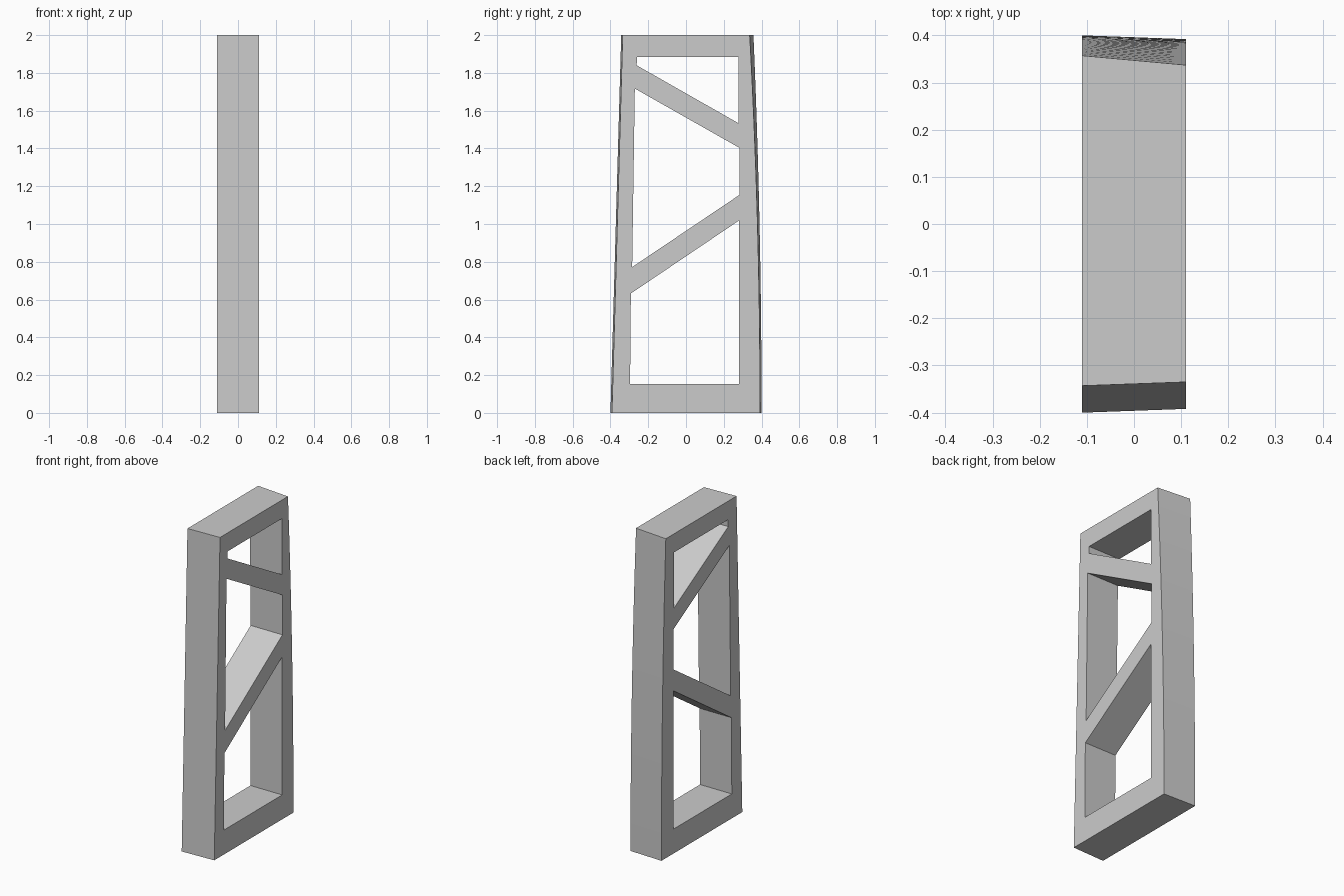
import bpy, bmesh

if "Cube" in bpy.data.objects:
    bpy.data.objects.remove(bpy.data.objects["Cube"])

HALF = 0.11      # half thickness along x
STEPS = 24       # segments up the curved back

grey = bpy.data.materials.new("light grey")
grey.diffuse_color = (0.6, 0.6, 0.6, 1)
grey.use_nodes = True
grey.node_tree.nodes["Principled BSDF"].inputs["Base Color"].default_value = grey.diffuse_color

# openings between the braces, as (y, z) corners
HOLES = [
    [(-0.296, 0.153), (0.28, 0.153), (0.28, 1.018), (-0.292, 0.632)],
    [(-0.285, 0.772), (0.283, 1.154), (0.283, 1.403), (-0.271, 1.717)],
    [(-0.261, 1.84), (0.277, 1.534), (0.277, 1.884), (-0.26, 1.884)],
]


def outline(front_low, front_top, back_low, back_top):
    """Side outline: straight leaning front, bowed back."""
    pts = [(front_top, 2), (front_low, 0)]
    for i in range(STEPS + 1):
        t = i / STEPS
        pts.append((back_low + (back_top - back_low) * t * t, 2 * t))
    return pts


left_loops = [outline(-0.4, -0.343, 0.4, 0.357)] + HOLES
right_loops = [outline(-0.392, -0.335, 0.392, 0.337)] + HOLES

bm = bmesh.new()


def add_side(x, loops):
    """Flat side face with its openings; returns the vertex loops."""
    rings, edges = [], []
    for pts in loops:
        ring = [bm.verts.new((x, y, z)) for y, z in pts]
        edges += [bm.edges.new((a, b)) for a, b in zip(ring, ring[1:] + ring[:1])]
        rings.append(ring)
    bmesh.ops.triangle_fill(bm, edges=edges, use_beauty=True, use_dissolve=False)
    return rings


left = add_side(-HALF, left_loops)
right = add_side(HALF, right_loops)

# outer walls and the walls inside each opening
for a, b in zip(left, right):
    for i in range(len(a)):
        j = (i + 1) % len(a)
        bm.faces.new((a[i], a[j], b[j], b[i]))

bmesh.ops.recalc_face_normals(bm, faces=bm.faces[:])
mesh = bpy.data.meshes.new("braced_frame")
bm.to_mesh(mesh)
bm.free()
mesh.materials.append(grey)
frame = bpy.data.objects.new("braced_frame", mesh)
bpy.context.collection.objects.link(frame)

# smooth the bowed back, keep corners crisp
bpy.context.view_layer.objects.active = frame
frame.select_set(True)
bpy.ops.object.shade_smooth_by_angle(angle=0.5)
